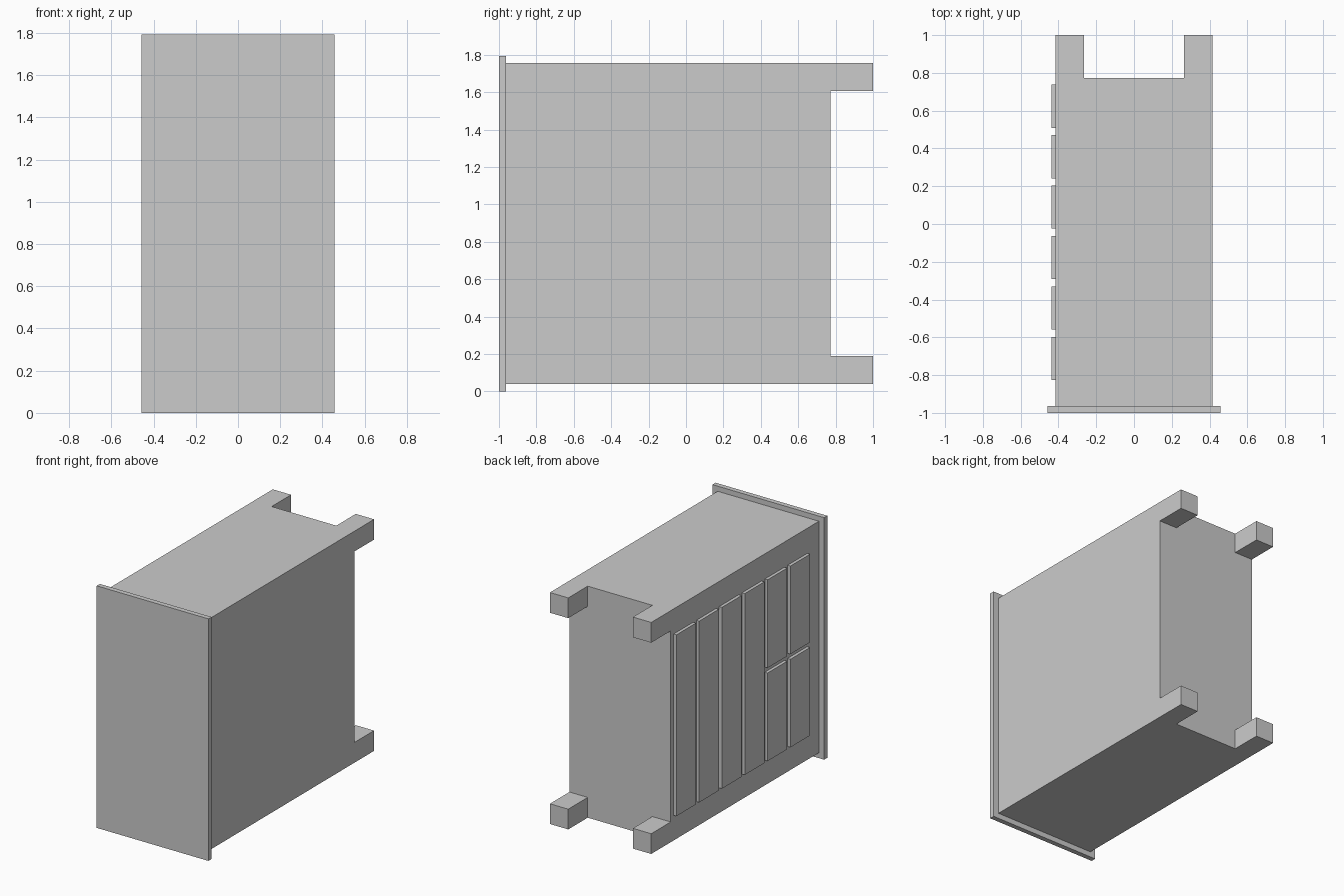
import bpy, bmesh
from mathutils import Vector

if "Cube" in bpy.data.objects:
    bpy.data.objects.remove(bpy.data.objects["Cube"])


def box(name, lo, hi):
    """Axis-aligned box between two corners."""
    lo, hi = Vector(lo), Vector(hi)
    bm = bmesh.new()
    bmesh.ops.create_cube(bm, size=1)
    bmesh.ops.scale(bm, vec=hi - lo, verts=bm.verts)
    mesh = bpy.data.meshes.new(name)
    bm.to_mesh(mesh)
    bm.free()
    obj = bpy.data.objects.new(name, mesh)
    obj.location = (lo + hi) / 2
    bpy.context.collection.objects.link(obj)
    return obj


HALF_X, Z0, Z1 = 0.415, 0.04, 1.755
TOP_Y, BASE_Y, LEG = -0.963, 0.772, 0.15

# Chest lying on its back: overhanging top board faces -y
box("top_board", (-0.458, -1, 0), (0.458, TOP_Y, 1.793))
box("cabinet_body", (-HALF_X, TOP_Y, Z0), (HALF_X, BASE_Y, Z1))

# Four square legs flush with the body corners
for side, x in (("left", -HALF_X), ("right", HALF_X - LEG)):
    for level, z in (("lower", Z0), ("upper", Z1 - LEG)):
        box(f"leg_{side}_{level}", (x, BASE_Y, z), (x + LEG, 1, z + LEG))

# Six drawer rows on the -x side; the two rows next to the top board are split
DZ0, DZ1, GAP = 0.226, 1.569, 0.038
mid = (DZ0 + DZ1) / 2
for row in range(6):
    y1 = 0.738 - row * 0.267
    spans = [(DZ0, DZ1)] if row < 4 else [(DZ0, mid - GAP / 2), (mid + GAP / 2, DZ1)]
    for i, (za, zb) in enumerate(spans):
        box(f"drawer_front_{row + 1}_{i + 1}", (-0.438, y1 - 0.229, za), (-HALF_X, y1, zb))
